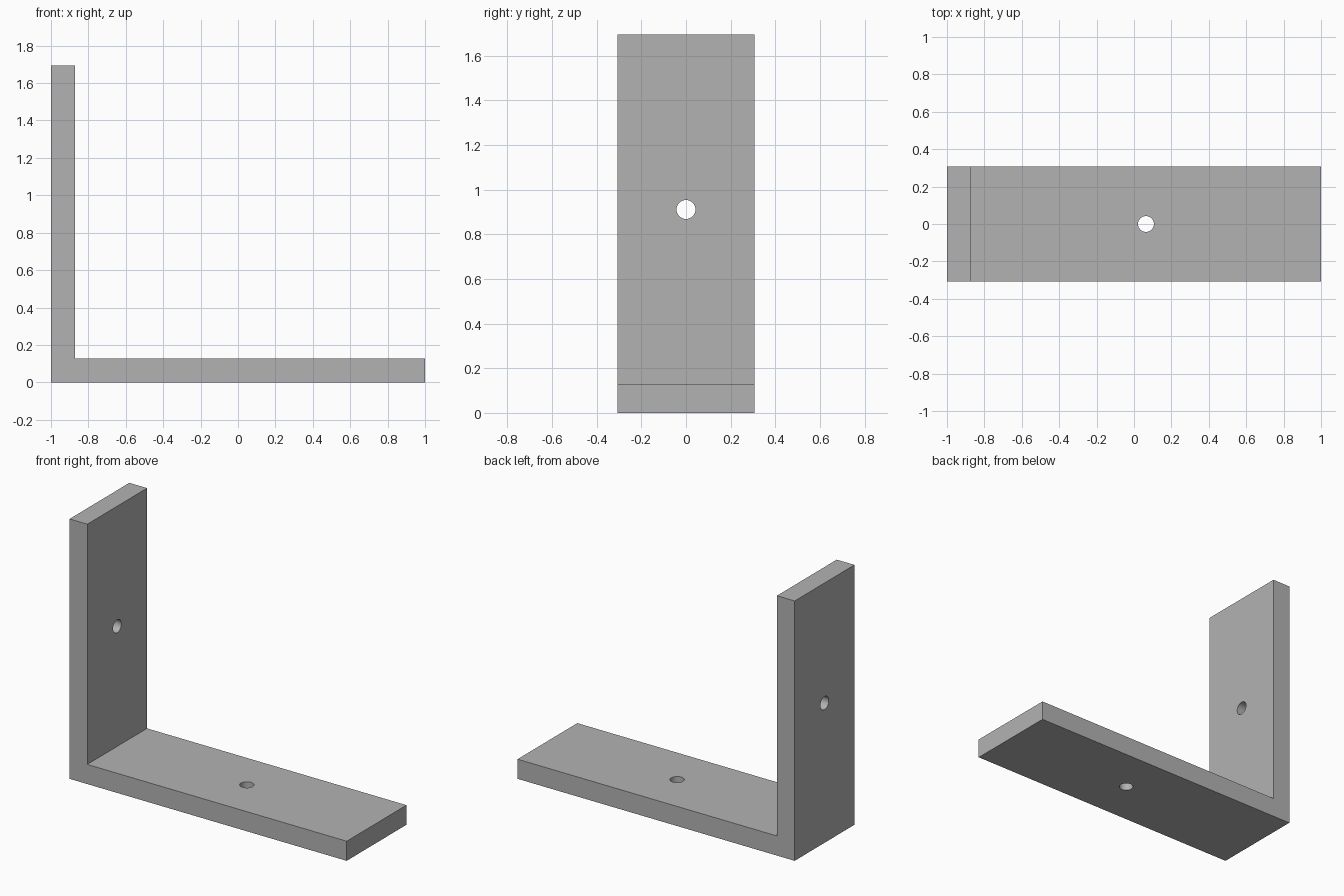
import bpy
import math

if "Cube" in bpy.data.objects:
    bpy.data.objects.remove(bpy.data.objects["Cube"], do_unlink=True)

HEIGHT = 1.695      # upright leg
HALF_WIDTH = 0.308
THICK = 0.128
HOLE_RADIUS = 0.0425

# Plain grey metal
grey = bpy.data.materials.new("grey metal")
grey.use_nodes = True
colour = (0.45, 0.45, 0.45, 1)
grey.diffuse_color = colour
grey.node_tree.nodes["Principled BSDF"].inputs["Base Color"].default_value = colour

# L-shaped profile in the xz plane, extruded along y
inner = -1 + THICK
profile = [(-1, 0), (1, 0), (1, THICK), (inner, THICK), (inner, HEIGHT), (-1, HEIGHT)]
n = len(profile)
verts = [(x, y, z) for y in (-HALF_WIDTH, HALF_WIDTH) for x, z in profile]
faces = [tuple(range(n)), tuple(reversed(range(n, 2 * n)))]
faces += [(i, i + n, (i + 1) % n + n, (i + 1) % n) for i in range(n)]
mesh = bpy.data.meshes.new("angle_bracket")
mesh.from_pydata(verts, [], faces)
mesh.materials.append(grey)
bracket = bpy.data.objects.new("angle_bracket", mesh)
bpy.context.collection.objects.link(bracket)


def drill(location, rotation):
    """Cut a round through-hole and remove the cutter."""
    bpy.ops.mesh.primitive_cylinder_add(vertices=48, radius=HOLE_RADIUS, depth=THICK * 3,
                                        location=location, rotation=rotation)
    cutter = bpy.context.object
    cutter.name = "hole_cutter"
    cutter.hide_render = True
    cutter.data.materials.append(grey)
    cut = bracket.modifiers.new("hole", 'BOOLEAN')
    cut.operation = 'DIFFERENCE'
    cut.solver = 'EXACT'
    cut.object = cutter
    bpy.ops.object.select_all(action='DESELECT')
    bracket.select_set(True)
    bpy.context.view_layer.objects.active = bracket
    bpy.ops.object.modifier_apply(modifier=cut.name)
    bpy.data.objects.remove(cutter, do_unlink=True)


# One screw hole in the middle of each leg's inner face
drill(((inner + 1) / 2, 0, THICK / 2), (0, 0, 0))
drill((-1 + THICK / 2, 0, (THICK + HEIGHT) / 2), (0, math.pi / 2, 0))

bpy.ops.object.shade_smooth_by_angle(angle=math.radians(30))
